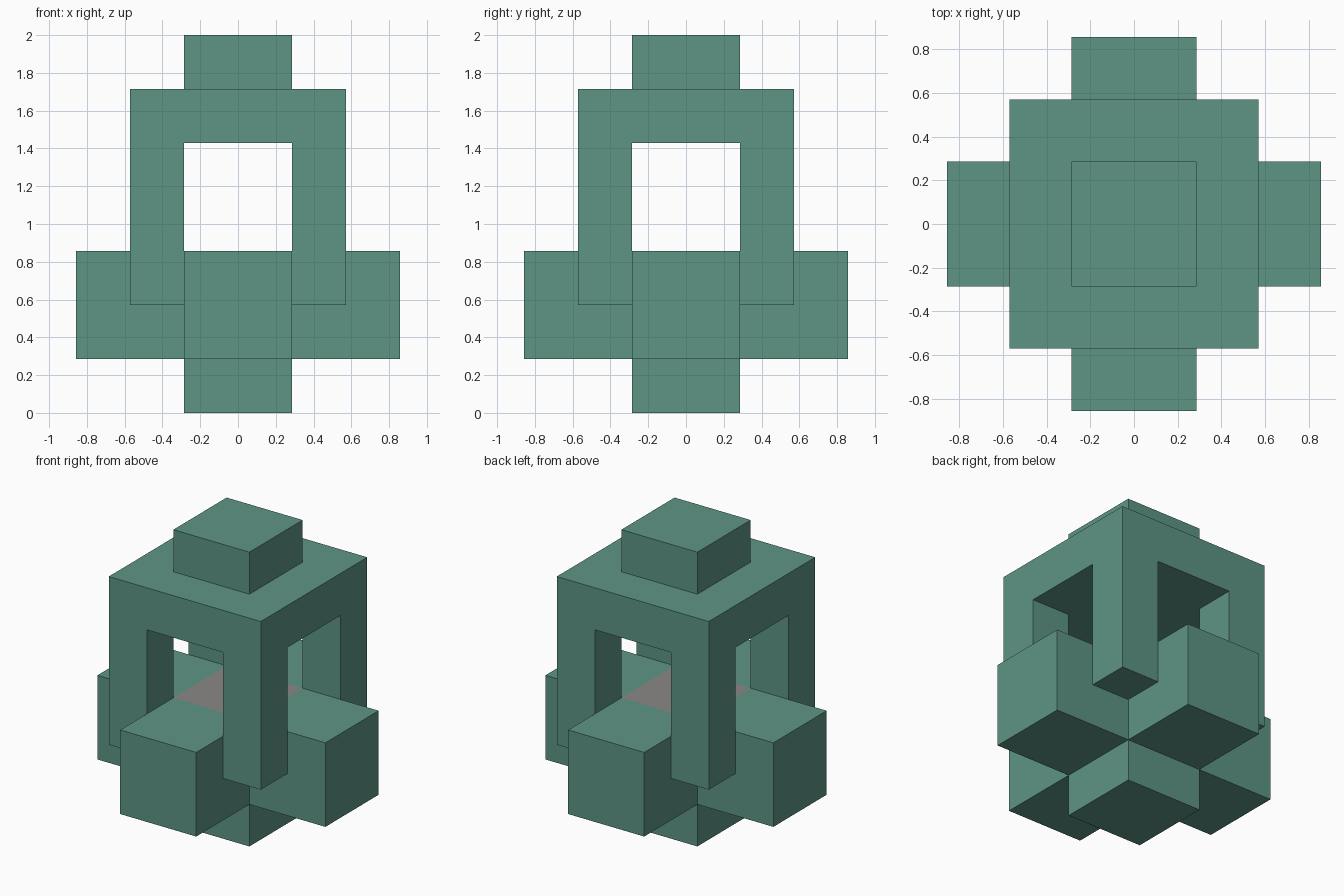
import bpy
import bmesh
from mathutils import Matrix, Vector

U = 2 / 7  # one block unit; the model is seven units tall

default = bpy.data.objects.get("Cube")
if default:
    bpy.data.objects.remove(default, do_unlink=True)


def material(name, color):
    mat = bpy.data.materials.new(name)
    mat.use_nodes = True
    mat.diffuse_color = color
    mat.node_tree.nodes["Principled BSDF"].inputs["Base Color"].default_value = color
    return mat


def box(size, center):
    bm = bmesh.new()
    bmesh.ops.create_cube(bm, size=1, matrix=Matrix.Translation(center) @ Matrix.Diagonal((*size, 1)))
    bm.normal_update()
    return bm


def pull(bm, test, distance):
    """Extrude every face that passes the test along its own normal."""
    faces = [f for f in bm.faces if test(f)]
    for face in bmesh.ops.extrude_discrete_faces(bm, faces=faces)["faces"]:
        face.normal_update()
        bmesh.ops.translate(bm, verts=face.verts, vec=face.normal * distance)
    bm.normal_update()


def finish(bm, name, mats):
    bmesh.ops.recalc_face_normals(bm, faces=bm.faces)
    bmesh.ops.scale(bm, verts=bm.verts, vec=(U, U, U))
    mesh = bpy.data.meshes.new(name)
    bm.to_mesh(mesh)
    bm.free()
    for mat in mats:
        mesh.materials.append(mat)
    obj = bpy.data.objects.new(name, mesh)
    bpy.context.collection.objects.link(obj)


green = material("muted green", (0.11, 0.3, 0.235, 1))
grey = material("warm grey", (0.26, 0.245, 0.245, 1))

# Cross base: a core block with four arms, a foot and a grey top square
bm = box((2, 2, 2), (0, 0, 2))
for face in bm.faces:
    face.material_index = int(face.normal.z > 0.5)
pull(bm, lambda f: abs(f.normal.z) < 0.5, 2)
pull(bm, lambda f: f.normal.z < -0.5 and f.calc_center_median().xy.length < 0.1, 1)
finish(bm, "cross_base", [green, grey])

# Cage: a slab cut in nine, corners pulled down as posts, centre raised as cap
bm = box((4, 4, 1), (0, 0, 5.5))
for axis in (Vector((1, 0, 0)), Vector((0, 1, 0))):
    for side in (-1, 1):
        geom = bm.verts[:] + bm.edges[:] + bm.faces[:]
        bmesh.ops.bisect_plane(bm, geom=geom, plane_co=axis * side, plane_no=axis)
bm.normal_update()
pull(bm, lambda f: f.normal.z < -0.5 and f.calc_center_median().xy.length > 2, 3)
pull(bm, lambda f: f.normal.z > 0.5 and f.calc_center_median().xy.length < 0.1, 1)
finish(bm, "cage_with_cap", [green])
